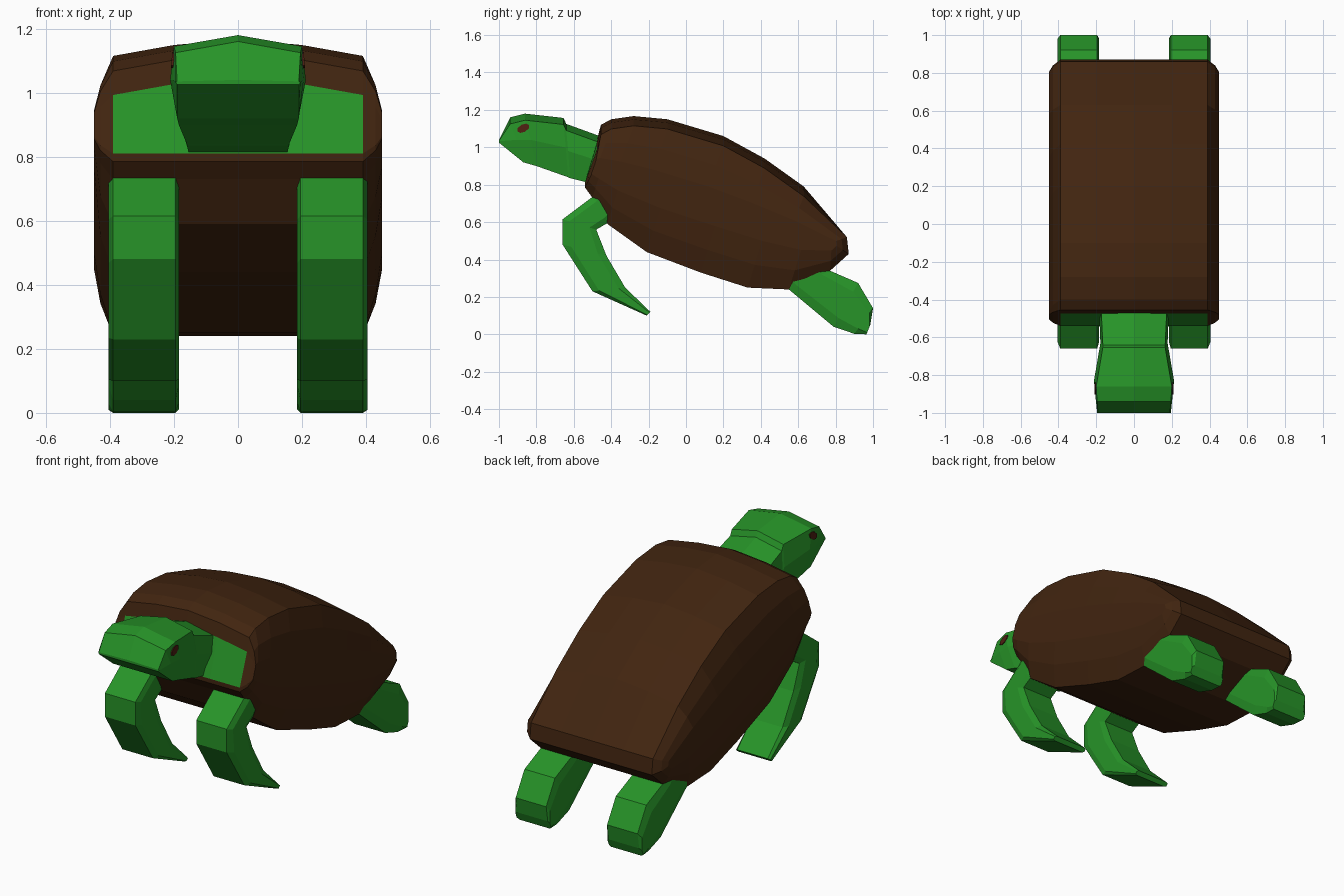
import bpy, bmesh, math
from mathutils import Vector

if "Cube" in bpy.data.objects:
    bpy.data.objects.remove(bpy.data.objects["Cube"])


def material(name, rgb):
    m = bpy.data.materials.new(name)
    m.diffuse_color = (*rgb, 1)
    m.use_nodes = True
    m.node_tree.nodes["Principled BSDF"].inputs["Base Color"].default_value = m.diffuse_color
    return m


GREEN = material("skin green", (0.02, 0.295, 0.021))
BROWN = material("shell brown", (0.053, 0.018, 0.005))
EYE = material("eye brown", (0.075, 0.014, 0.006))


def loft(name, rings, mats, green_side=None):
    """Skin closed rings of equal length; green_side(ring, side) picks slot 1."""
    bm = bmesh.new()
    loops = [[bm.verts.new(p) for p in ring] for ring in rings]
    n = len(loops[0])
    for r, (a, b) in enumerate(zip(loops, loops[1:])):
        for i in range(n):
            j = (i + 1) % n
            f = bm.faces.new((a[i], a[j], b[j], b[i]))
            if green_side and green_side(r, i):
                f.material_index = 1
    bm.faces.new(loops[0])
    bm.faces.new(loops[-1])
    bmesh.ops.recalc_face_normals(bm, faces=bm.faces)
    me = bpy.data.meshes.new(name)
    bm.to_mesh(me)
    bm.free()
    for m in mats:
        me.materials.append(m)
    ob = bpy.data.objects.new(name, me)
    bpy.context.collection.objects.link(ob)
    return ob


# Shell: side profile swept across x, crowned on top and pinched at the flanks
PROFILE = [(-.475, 1.045), (-.54, .81), (-.54, .785), (-.50, .73), (-.42, .59),
           (-.21, .44), (.08, .33), (.33, .25), (.55, .24), (.77, .34),
           (.87, .43), (.86, .52), (.63, .79), (.42, .94), (.20, 1.06),
           (-.10, 1.15), (-.28, 1.167), (-.40, 1.15), (-.455, 1.12)]
AXIS_A, AXIS_B = Vector((-.49, .885)), Vector((.78, .49))


def shell_ring(x, drop, pinch):
    ring = []
    for p in PROFILE:
        v = Vector(p)
        d = AXIS_B - AXIS_A
        t = max(0, min(1, (v - AXIS_A).dot(d) / d.dot(d)))
        axis = AXIS_A + d * t
        if v.y > axis.y + .04:
            v.y -= drop
        v = v.lerp(axis, pinch)
        ring.append((x, v.x, v.y))
    return ring


half = [(.20, .018, 0), (.39, .052, 0), (.43, .052, .35), (.45, .052, .72)]
stations = [(-x, d, p) for x, d, p in reversed(half)] + [(0, 0, 0)] + half
# Front opening between the rims shows green skin
loft("shell", [shell_ring(*s) for s in stations], [BROWN, GREEN],
     lambda r, i: i == 0 and 2 <= r <= 5)

# Head and neck: (top y, top z, bottom y, bottom z, top, middle, bottom half widths)
HEAD = [(-1.0, 1.04, -1.0, 1.025, .19, .195, .19),
        (-.94, 1.16, -.87, .92, .195, .205, .19),
        (-.86, 1.18, -.80, .90, .20, .212, .185),
        (-.655, 1.157, -.63, .84, .165, .18, .16),
        (-.64, 1.125, -.62, .835, .165, .178, .16),
        (-.42, 1.045, -.48, .80, .175, .185, .15)]
rings = []
for ty, tz, by, bz, wt, wm, wb in HEAD:
    drop = min(.035, (tz - bz) * .3)
    my, mz = (ty + by) / 2, (tz + bz) / 2
    right = [(wt, ty, tz - drop), (wm, my, mz), (wb, by, bz)]
    rings.append([(0, ty, tz)] + right + [(-x, y, z) for x, y, z in reversed(right)])
loft("head_and_neck", rings, [GREEN])

# Flippers: pairs of front-edge and back-edge points in side view
FRONT = [((-.44, .80), (-.34, .68)), ((-.50, .735), (-.42, .595)),
         ((-.66, .615), (-.48, .56)), ((-.66, .48), (-.425, .42)),
         ((-.50, .23), (-.325, .25)), ((-.21, .10), (-.19, .12))]
BACK = [((.45, .34), (.66, .46)), ((.55, .24), (.77, .34)),
        ((.79, .04), (.92, .275)), ((.90, .003), (1.0, .14)),
        ((.965, .0), (.985, .05))]


def flipper(name, pairs, side):
    rings = []
    for f, b in pairs:
        f, b = Vector(f), Vector(b)
        q, s = f.lerp(b, .2), f.lerp(b, .8)
        section = [(.195, f), (.39, f), (.405, q), (.405, s),
                   (.39, b), (.195, b), (.185, s), (.185, q)]
        rings.append([(side * x, p.x, p.y) for x, p in section])
    loft(name, rings, [GREEN])


for side, label in ((-1, "left"), (1, "right")):
    flipper(label + "_front_flipper", FRONT, side)
    flipper(label + "_back_flipper", BACK, side)

    # Eye: thin tilted oval plate on the cheek
    def oval(x):
        ring = []
        for k in range(8):
            a = k * math.pi / 4
            u, w = .036 * math.cos(a), .021 * math.sin(a)
            c, s = math.cos(.5), math.sin(.5)
            z = u * s + w * c
            ring.append((side * (x - .08 * z), -.87 + u * c - w * s, 1.102 + z))
        return ring
    loft(label + "_eye", [oval(.2), oval(.2075)], [EYE])
